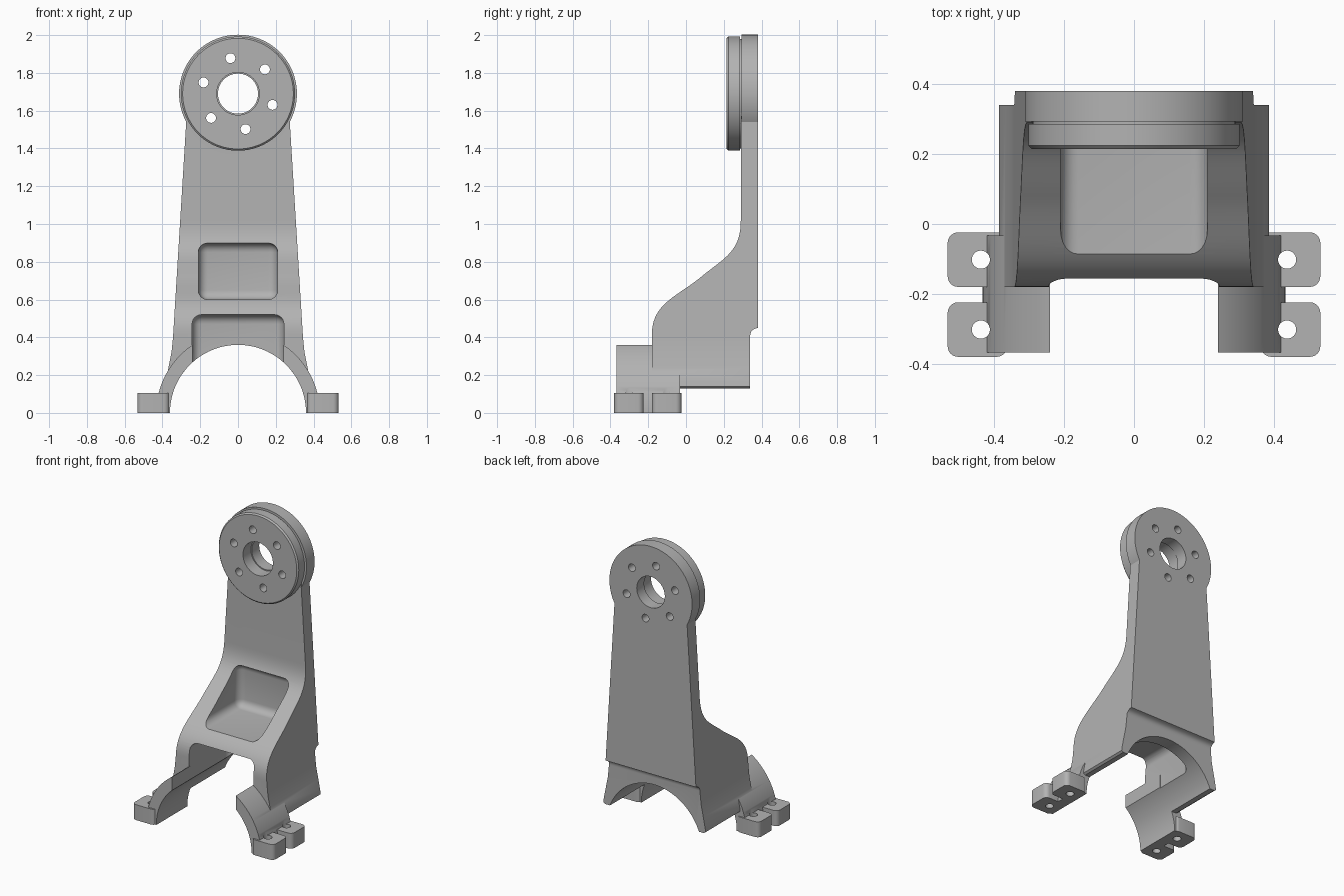
import bpy, bmesh
from math import pi, sin, cos, sqrt, atan2, radians
from mathutils import Vector, Matrix
from mathutils.geometry import interpolate_bezier

if "Cube" in bpy.data.objects:
    bpy.data.objects.remove(bpy.data.objects["Cube"])

grey = bpy.data.materials.new("machined grey")
grey.use_nodes = True
GREY = (0.45, 0.45, 0.45, 1)
grey.diffuse_color = GREY
grey.node_tree.nodes["Principled BSDF"].inputs["Base Color"].default_value = GREY


def finish(bm, name):
    bmesh.ops.recalc_face_normals(bm, faces=bm.faces)
    mesh = bpy.data.meshes.new(name)
    bm.to_mesh(mesh)
    bm.free()
    obj = bpy.data.objects.new(name, mesh)
    obj.data.materials.append(grey)
    bpy.context.collection.objects.link(obj)
    return obj


def prism(name, points, axis, start, end):
    """Extrude a 2D outline along x (outline in y, z) or y (outline in x, z)."""
    bm = bmesh.new()
    place = (lambda p: (start, p[0], p[1])) if axis == "x" else (lambda p: (p[0], start, p[1]))
    face = bm.faces.new([bm.verts.new(place(p)) for p in points])
    made = bmesh.ops.extrude_face_region(bm, geom=[face])["geom"]
    length = end - start
    shift = (length, 0, 0) if axis == "x" else (0, length, 0)
    bmesh.ops.translate(bm, vec=shift, verts=[v for v in made if isinstance(v, bmesh.types.BMVert)])
    return finish(bm, name)


def box(name, low, high, radius, upright_only=False):
    """Box between two corners with rounded edges."""
    low, high = Vector(low), Vector(high)
    bm = bmesh.new()
    bmesh.ops.create_cube(bm, size=1, matrix=Matrix.Translation((low + high) / 2)
                          @ Matrix.Diagonal((*(high - low), 1)))
    edges = [e for e in bm.edges
             if not upright_only or abs(e.verts[0].co.z - e.verts[1].co.z) > 0.01]
    bmesh.ops.bevel(bm, geom=edges, offset=radius, segments=6, profile=0.5, affect="EDGES")
    return finish(bm, name)


def rod(name, centre, radius, depth, axis, sides=24):
    bm = bmesh.new()
    turn = Matrix.Rotation(pi / 2, 4, "X") if axis == "y" else Matrix()
    bmesh.ops.create_cone(bm, cap_ends=True, segments=sides, radius1=radius, radius2=radius,
                          depth=depth, matrix=Matrix.Translation(centre) @ turn)
    return finish(bm, name)


def lathe(name, profile, height, sides=96):
    """Solid of revolution about y from (radius, y) pairs."""
    bm = bmesh.new()
    rings = [[bm.verts.new((r * cos(2 * pi * i / sides), y, height + r * sin(2 * pi * i / sides)))
              for i in range(sides)] for r, y in profile]
    for a, b in zip(rings, rings[1:]):
        for i in range(sides):
            j = (i + 1) % sides
            bm.faces.new((a[i], a[j], b[j], b[i]))
    bm.faces.new(rings[0])
    bm.faces.new(rings[-1])
    return finish(bm, name)


def combine(target, tool, operation):
    mod = target.modifiers.new("cut", "BOOLEAN")
    mod.operation, mod.solver, mod.object = operation, "EXACT", tool
    bpy.context.view_layer.objects.active = target
    bpy.ops.object.modifier_apply(modifier=mod.name)
    bpy.data.objects.remove(tool)


def arc(radius, start, end, steps):
    angles = [start + (end - start) * i / steps for i in range(steps + 1)]
    return [(radius * cos(a), radius * sin(a)) for a in angles]


# Upright body: front outline with an arch, intersected with the curved side profile
INNER, OUTER, HUB = 0.36, 0.433, 1.69
foot = atan2(0.13, sqrt(INNER ** 2 - 0.13 ** 2))
right = [(0.372, 0.13), (0.386, 0.14), (0.382, 0.17), (0.368, 0.24), (0.352, 0.32),
         (0.344, 0.4), (0.265, HUB)]
outline = arc(INNER, pi - foot, foot, 64) + right + [(-x, z) for x, z in reversed(right)]
body = prism("bracket_body", outline, "y", -0.6, 0.6)


def curve(*pts):
    return [(p.x, p.y) for p in interpolate_bezier(*[Vector((*p, 0)) for p in pts], 20)]


slope = curve((0.29, 1.02), (0.29, 0.85), (0.2, 0.82), (0.08, 0.72))
slope += curve((0.08, 0.72), (-0.04, 0.62), (-0.18, 0.58), (-0.18, 0.42))[1:]
heel = curve((0.34, 0.41), (0.342, 0.435), (0.355, 0.445), (0.38, 0.45))
side = [(0.38, 1.8), (0.29, 1.8)] + slope + [(-0.18, 0), (0.34, 0)] + heel
combine(body, prism("side_profile", side, "x", -0.7, 0.7), "INTERSECT")

# Weight-saving pockets above and below the web
combine(body, box("upper_pocket", (-0.21, -0.5, 0.6), (0.21, 0.31, 0.9), 0.05), "DIFFERENCE")
combine(body, box("lower_pocket", (-0.243, -0.6, -0.3), (0.243, 0.25, 0.52), 0.05), "DIFFERENCE")

# Curved arms and mounting pads on both sides
EDGE = 0.24
arm = arc(OUTER, 0, atan2(sqrt(OUTER ** 2 - EDGE ** 2), EDGE), 24)
arm += arc(INNER, atan2(sqrt(INNER ** 2 - EDGE ** 2), EDGE), 0, 24)
PAD_ROWS = (-0.302, -0.102)
for s in (1, -1):
    combine(body, prism("arm", [(s * x, z) for x, z in arm], "y", -0.367, -0.033), "UNION")
    for y in PAD_ROWS:
        xs = sorted((s * 0.363, s * 0.533))
        combine(body, box("pad", (xs[0], y - 0.078, 0), (xs[1], y + 0.078, 0.105), 0.03, True), "UNION")

# Hub flange with a groove and a raised front disc
hub = [(0.312, 0.38), (0.312, 0.293), (0.29, 0.293), (0.29, 0.286), (0.302, 0.286),
       (0.302, 0.224), (0.293, 0.215)]
combine(body, lathe("hub", hub, HUB), "UNION")

# Stepped bore, six bolt holes and the pad holes
combine(body, rod("bore", (0, 0.3, HUB), 0.106, 0.4, "y", 64), "DIFFERENCE")
combine(body, rod("counterbore", (0, 0.2, HUB), 0.113, 0.2, "y", 64), "DIFFERENCE")
for i in range(6):
    a = radians(42 + 60 * i)
    spot = (0.192 * cos(a), 0.3, HUB + 0.192 * sin(a))
    combine(body, rod("bolt_hole", spot, 0.026, 0.4, "y"), "DIFFERENCE")
for s in (1, -1):
    for y in PAD_ROWS:
        combine(body, rod("pad_hole", (s * 0.438, y, 0.1), 0.026, 0.4, "z"), "DIFFERENCE")

bpy.ops.object.select_all(action="DESELECT")
body.select_set(True)
bpy.context.view_layer.objects.active = body
bpy.ops.object.shade_smooth_by_angle(angle=radians(30))
